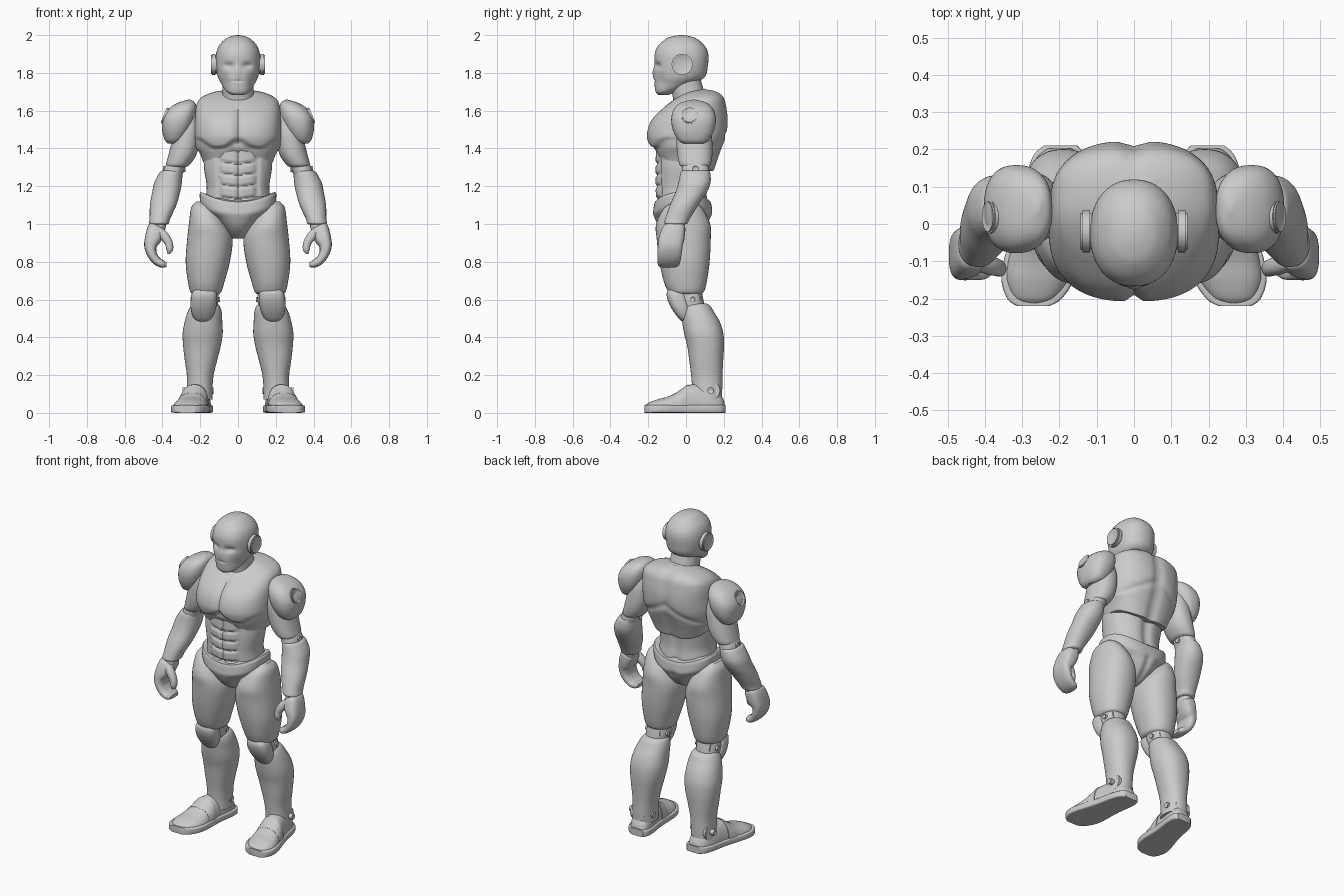
import bpy, bmesh, math
from mathutils import Vector
from math import exp, pi

X, Y, Z = Vector((1, 0, 0)), Vector((0, 1, 0)), Vector((0, 0, 1))


def smooth(t):
    t = min(max(t, 0), 1)
    return t * t * (3 - 2 * t)


def bump(d, width):
    return exp(-(d / width) ** 2)


def catmull(rings, sub):
    """Smoothly interpolate rings of (x, y, z, half width, half depth)."""
    out = []
    for i in range(len(rings) - 1):
        quad = [rings[max(i - 1, 0)], rings[i], rings[i + 1], rings[min(i + 2, len(rings) - 1)]]
        for s in range(sub):
            t = s / sub
            out.append([0.5 * (2 * b + (c - a) * t + (2 * a - 5 * b + 4 * c - d) * t * t
                               + (3 * b - a - 3 * c + d) * t ** 3) for a, b, c, d in zip(*quad)])
    return out + [list(rings[-1])]


def loft(name, rings, frame="z", p=2.2, n=40, sub=6, mirror=False, deform=None):
    """Superellipse sections: level (z), upright (y), or square to a path in xz (path)."""
    rows = catmull(rings, sub)
    bm = bmesh.new()
    loops = []
    for i, (x, y, z, a, b) in enumerate(rows):
        u, v = X, (Z if frame == "y" else Y)
        if frame == "path":
            t = Vector(rows[min(i + 1, len(rows) - 1)][:3]) - Vector(rows[max(i - 1, 0)][:3])
            u = Y.cross(t).normalized()
        loop = []
        for k in range(n):
            c, s = math.cos(2 * pi * k / n), math.sin(2 * pi * k / n)
            co = Vector((x, y, z))
            co += u * max(a, .001) * math.copysign(abs(c) ** (2 / p), c)
            co += v * max(b, .001) * math.copysign(abs(s) ** (2 / p), s)
            loop.append(bm.verts.new(deform(co) if deform else co))
        loops.append(loop)
    for l0, l1 in zip(loops, loops[1:]):
        for k in range(n):
            bm.faces.new((l0[k], l0[(k + 1) % n], l1[(k + 1) % n], l1[k]))
    bm.faces.new(loops[0])
    bm.faces.new(loops[-1])
    return finish(name, bm, mirror)


def finish(name, bm, mirror):
    bmesh.ops.recalc_face_normals(bm, faces=bm.faces)
    me = bpy.data.meshes.new(name)
    bm.to_mesh(me)
    bm.free()
    ob = bpy.data.objects.new(name, me)
    bpy.context.collection.objects.link(ob)
    if mirror:
        ob.modifiers.new("Mirror", "MIRROR").use_mirror_merge = False
    return ob


def disc(name, loc, r, depth, axis=X):
    """Bevelled round cap with an inset face, mirrored to both sides."""
    bm = bmesh.new()
    bmesh.ops.create_cone(bm, cap_ends=True, segments=40, radius1=r, radius2=r, depth=depth)
    caps = [f for f in bm.faces if len(f.verts) > 4]
    rims = [e for f in caps for e in f.edges]
    bmesh.ops.bevel(bm, geom=rims, offset=depth * .2, segments=2, affect="EDGES")
    caps = [f for f in bm.faces if len(f.verts) > 4]
    bmesh.ops.inset_region(bm, faces=caps, thickness=r * .15, depth=-.004)
    rot = Z.rotation_difference(axis.normalized()).to_matrix()
    for v in bm.verts:
        v.co = rot @ v.co + Vector(loc)
    return finish(name, bm, True)


# Head with brow, eye sockets, nose ridge and cheeks
def face(v):
    if v.y < -.06:
        ax = abs(v.x)
        v.y += .016 * bump(ax - .048, .026) * bump(v.z - 1.838, .016)
        v.y -= .008 * bump(v.x, .014) * bump(v.z - 1.805, .03)
        v.y += .010 * bump(ax - .075, .025) * bump(v.z - 1.755, .04)
        v.y += .005 * bump(v.z - 1.757, .006) * bump(v.x, .03)
    return v


loft("head", [(0, -.12, 1.683, .03, .028), (0, -.108, 1.70, .06, .053), (0, -.065, 1.74, .087, .102),
              (0, -.035, 1.78, .107, .135), (0, -.025, 1.84, .117, .141), (0, -.024, 1.90, .116, .142),
              (0, -.024, 1.945, .1, .122), (0, -.024, 1.98, .066, .082), (0, -.024, 1.995, .033, .04),
              (0, -.024, 2.0, .002, .002)], n=80, sub=10, deform=face)
disc("ear_cap", (.128, -.02, 1.845), .056, .032)
loft("neck", [(0, .03, 1.58, .09, .09), (0, .02, 1.66, .085, .088), (0, .0, 1.74, .082, .085), (0, -.01, 1.8, .08, .08)])
bpy.ops.mesh.primitive_torus_add(major_radius=.092, minor_radius=.014, major_segments=48, minor_segments=12,
                                 location=(0, .01, 1.668), rotation=(math.radians(22), 0, 0))
bpy.context.object.name = "neck_collar"


# Chest shell with pectorals, sternum groove, spine groove and arched lower rim
def chest(v):
    z, ax = v.z, abs(v.x)
    if v.y < 0:
        front = smooth(-v.y / .08)
        edge = 1.405 + .045 * bump(v.x, .05) + .05 * smooth((ax - .12) / .1)
        v.y += front * .022 * smooth((edge - z) / .02 + .5)
        v.y += front * .018 * bump(v.x, .014) * smooth((z - 1.40) / .04) * smooth((1.64 - z) / .04)
    else:
        v.y -= .014 * bump(v.x, .03)
        v.y -= .008 * bump(z - 1.5 + ax * .5, .02) * smooth(v.y / .1)
    w = smooth((1.42 - z) / .14)
    v.z += w * (.055 * bump(v.x, .09) * smooth(-v.y / .05) + .06 * (ax / .2) ** 4)
    return v


loft("chest_armour", [(0, 0, 1.28, .18, .145), (0, 0, 1.29, .187, .152), (0, 0, 1.34, .207, .168),
                      (0, .0, 1.40, .222, .19), (0, .004, 1.47, .23, .212), (0, .02, 1.55, .228, .203),
                      (0, .05, 1.62, .222, .165), (0, .075, 1.665, .2, .128), (0, .088, 1.695, .14, .088),
                      (0, .09, 1.71, .06, .04), (0, .09, 1.713, .003, .003)], p=2.6, n=112, sub=9, deform=chest)


# Abdomen with muscle rows
def abs_rows(v):
    if v.y < -.04:
        f = smooth((-v.y - .04) / .08)
        inner = smooth((.1 - abs(v.x)) / .02)
        rows = sum(bump(v.z - h - abs(v.x) * .15, .008) for h in (1.13, 1.195, 1.255, 1.315))
        v.y += f * .010 * (bump(v.x, .009) + inner * rows + bump(abs(v.x) - .1, .012))
    elif v.y > .03:
        v.y -= .015 * bump(v.x, .03)
    return v


loft("abdomen", [(0, -.015, 1.04, .15, .13), (0, -.02, 1.12, .17, .138), (0, -.026, 1.2, .166, .136),
                 (0, -.022, 1.3, .18, .14), (0, -.01, 1.40, .18, .15)], n=96, sub=14, deform=abs_rows)


# Pelvis with a dipped waistband
def waist(v):
    w = smooth((v.z - 1.02) / .12)
    v.z -= w * .055 * max(0, 1 - (v.x / .2) ** 2)
    if v.y > 0:
        v.y -= .012 * bump(v.x, .02) * smooth((1.08 - v.z) / .05)
    return v


loft("pelvis", [(0, -.015, .922, .028, .03), (0, -.015, .935, .045, .065), (0, -.016, .975, .075, .115),
                (0, -.017, 1.03, .125, .148), (0, -.017, 1.09, .19, .157), (0, -.017, 1.15, .203, .153),
                (0, -.017, 1.172, .196, .147)], p=2.3, n=72, sub=8, deform=waist)

# Arms
loft("shoulder_pad", [(.345, .04, 1.425, .025, .05), (.338, .04, 1.445, .05, .082), (.326, .04, 1.50, .076, .11),
                      (.313, .04, 1.56, .086, .118), (.293, .04, 1.61, .074, .103), (.272, .04, 1.642, .045, .068),
                      (.258, .04, 1.658, .005, .01)], p=2.4, mirror=True)
disc("shoulder_button", (.382, .02, 1.572), .045, .024, Vector((1, 0, .4)))
loft("upper_arm", [(.265, .04, 1.58, .05, .07), (.268, .042, 1.5, .07, .09), (.28, .045, 1.42, .075, .095),
                   (.297, .047, 1.36, .073, .092), (.318, .048, 1.315, .063, .082), (.322, .048, 1.303, .05, .068)],
     mirror=True)
loft("elbow_joint", [(.315, .048, 1.34, .05, .065), (.338, .05, 1.29, .055, .072), (.358, .05, 1.22, .05, .07)],
     mirror=True)
disc("elbow_pin", (.338, .05, 1.292), .04, .118)
loft("forearm", [(.352, .05, 1.283, .048, .066), (.355, .05, 1.272, .06, .078), (.37, .045, 1.22, .073, .085),
                 (.38, .028, 1.17, .074, .083), (.396, -.01, 1.10, .07, .075), (.413, -.044, 1.03, .055, .066),
                 (.418, -.053, 1.005, .053, .062), (.419, -.054, .998, .043, .05)], mirror=True)
loft("wrist", [(.416, -.05, 1.02, .04, .048), (.425, -.062, .96, .038, .048)], mirror=True)
loft("hand", [(.425, -.06, .992, .03, .045), (.43, -.064, .98, .046, .06), (.447, -.075, .93, .045, .068),
              (.463, -.083, .885, .034, .066), (.455, -.087, .84, .026, .064), (.43, -.09, .805, .023, .06),
              (.4, -.092, .788, .02, .056), (.378, -.093, .785, .012, .04)], frame="path", p=2.8, mirror=True)
loft("thumb", [(.42, -.1, .965, .025, .025), (.39, -.11, .935, .025, .026), (.367, -.117, .90, .021, .023),
               (.362, -.12, .865, .018, .02), (.37, -.12, .842, .006, .008)], frame="path", n=24, mirror=True)

# Legs
loft("thigh", [(.195, -.01, 1.12, .025, .045), (.182, -.015, 1.085, .066, .1), (.16, -.015, 1.0, .1, .143),
               (.149, -.012, .92, .12, .143), (.16, -.008, .8, .117, .133), (.168, -.004, .7, .098, .115),
               (.17, 0, .645, .084, .097), (.17, 0, .63, .07, .083)], mirror=True)
loft("knee_joint", [(.17, .005, .68, .06, .07), (.173, .02, .6, .07, .072), (.178, .045, .52, .06, .06)], mirror=True)
disc("knee_pin", (.174, .035, .6), .045, .155)
loft("knee_pad", [(.186, .0, .483, .025, .02), (.186, -.008, .505, .05, .035), (.184, -.025, .55, .066, .05),
                  (.18, -.042, .60, .07, .056), (.178, -.05, .64, .063, .051), (.176, -.045, .668, .035, .033)],
     p=2.7, mirror=True)
loft("shin", [(.172, .05, .578, .062, .062), (.173, .054, .565, .077, .076), (.177, .063, .53, .091, .088),
              (.183, .08, .48, .1, .1), (.187, .094, .42, .106, .104), (.191, .104, .35, .099, .097),
              (.196, .107, .28, .086, .09), (.2, .11, .2, .071, .083), (.203, .112, .13, .068, .08),
              (.205, .11, .07, .07, .08)], mirror=True)
disc("ankle_cap", (.212, .13, .118), .05, .165)

# Feet, toes turned out: (y, half width, height)
outline = [(-.212, .035, .042), (-.195, .062, .055), (-.15, .086, .072), (-.1, .09, .085), (-.05, .084, .108),
           (.0, .076, .142), (.06, .07, .152), (.13, .068, .13), (.18, .057, .1), (.203, .035, .06)]


def axis_x(y):
    return .233 - .17 * y


def above_sole(v):
    v.z = max(v.z, .02)
    return v


loft("foot", [(axis_x(y), y, .02, w, h - .02) for y, w, h in outline], frame="y", p=2.4, mirror=True, deform=above_sole)
loft("sole", [(axis_x(y * 1.035), y * 1.035, .021, w + .01, .021) for y, w, h in outline],
     frame="y", p=7, mirror=True)
loft("toe_strap", [(axis_x(y), y, .02, w, h) for y, w, h in
                   [(-.055, .086, .086), (-.02, .084, .108), (.0, .08, .126), (.012, .078, .13)]],
     frame="y", p=2.4, mirror=True, deform=above_sole)

# Smooth shading, keeping hard edges
for ob in bpy.data.objects:
    ob.select_set(True)
    bpy.context.view_layer.objects.active = ob
bpy.ops.object.shade_smooth_by_angle(angle=math.radians(40))
